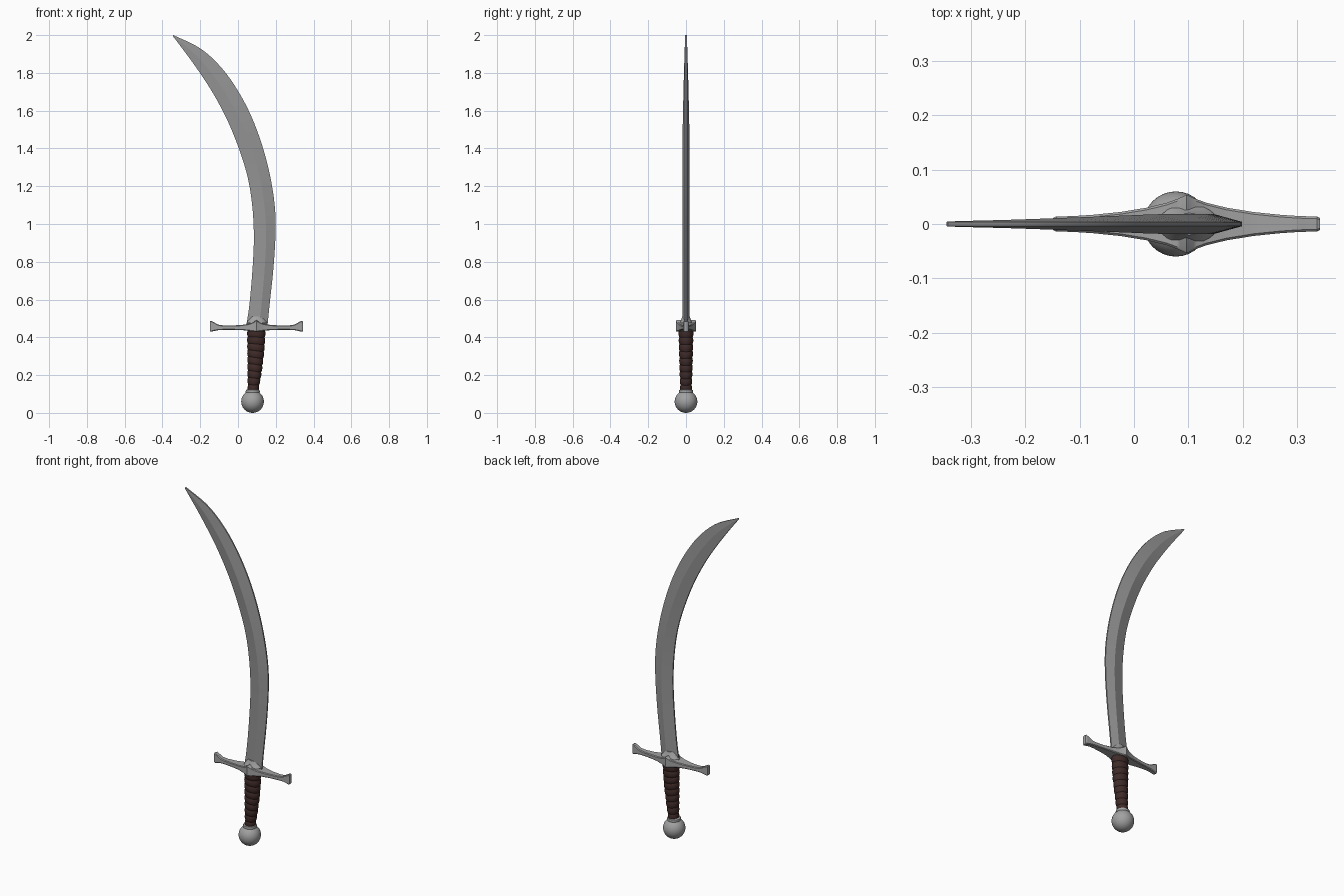
import bpy, bmesh, math
from mathutils import Vector

if "Cube" in bpy.data.objects:
    bpy.data.objects.remove(bpy.data.objects["Cube"])


def material(name, rgb):
    m = bpy.data.materials.new(name)
    m.diffuse_color = (*rgb, 1)
    m.use_nodes = True
    m.node_tree.nodes["Principled BSDF"].inputs["Base Color"].default_value = m.diffuse_color
    return m


steel = material("steel", (0.30, 0.30, 0.30))
pale_steel = material("pale steel", (0.36, 0.36, 0.36))
leather = material("brown leather", (0.050, 0.024, 0.021))


def spline(points, t):
    """Catmull-Rom through tuples, t in 0..1"""
    n = len(points) - 1
    i = min(int(t * n), n - 1)
    f = t * n - i
    p = [Vector(points[min(max(k, 0), n)]) for k in range(i - 1, i + 3)]
    return 0.5 * (2 * p[1] + (p[2] - p[0]) * f
                  + (2 * p[0] - 5 * p[1] + 4 * p[2] - p[3]) * f ** 2
                  + (3 * p[1] - p[0] - 3 * p[2] + p[3]) * f ** 3)


def lookup(table, u):
    """Linear interpolation in rows (u, a, b, ...)"""
    for a, b in zip(table, table[1:]):
        if u <= b[0]:
            f = (u - a[0]) / (b[0] - a[0])
            return [p + (q - p) * f for p, q in zip(a[1:], b[1:])]
    return table[-1][1:]


def loft(name, rings, mat, angle=30):
    bm = bmesh.new()
    rows = [[bm.verts.new(p) for p in ring] for ring in rings]
    n = len(rows[0])
    for a, b in zip(rows, rows[1:]):
        for k in range(n):
            bm.faces.new((a[k], a[(k + 1) % n], b[(k + 1) % n], b[k]))
    bm.faces.new(rows[0])
    bm.faces.new(rows[-1])
    bmesh.ops.recalc_face_normals(bm, faces=bm.faces)
    me = bpy.data.meshes.new(name)
    bm.to_mesh(me)
    bm.free()
    ob = bpy.data.objects.new(name, me)
    bpy.context.collection.objects.link(ob)
    me.materials.append(mat)
    bpy.ops.object.select_all(action='DESELECT')
    ob.select_set(True)
    bpy.context.view_layer.objects.active = ob
    bpy.ops.object.shade_smooth_by_angle(angle=math.radians(angle))
    return ob


# Blade: outer and inner edge curves with a raised ridge between them
outer = [(0.155, 0.45), (0.167, 0.57), (0.186, 0.75), (0.198, 0.93), (0.196, 1.08), (0.173, 1.24),
         (0.133, 1.40), (0.075, 1.56), (0.0, 1.705), (-0.09, 1.83), (-0.2, 1.93), (-0.343, 2.0)]
inner = [(0.042, 0.45), (0.060, 0.57), (0.076, 0.75), (0.084, 0.92), (0.077, 1.08), (0.053, 1.24),
         (0.008, 1.39), (-0.052, 1.54), (-0.125, 1.68), (-0.195, 1.79), (-0.262, 1.885), (-0.345, 1.995)]
rings = []
for i in range(49):
    t = i / 48
    o, n = spline(outer, t), spline(inner, t)
    r = n.lerp(o, 0.62 - 0.2 * t)
    edge = 0.004
    ridge = 0.018 * (1 if t < 0.6 else 1 - 0.75 * (t - 0.6) / 0.4)
    rings.append([(n.x, -edge, n.y), (r.x, -ridge, r.y), (o.x, -edge, o.y),
                  (o.x, edge, o.y), (r.x, ridge, r.y), (n.x, edge, n.y)])
loft("blade", rings, steel, 8)

# Cross guard: rows are distance from middle, half depth, top, bottom
guard = [(0, 0.054, 0.492, 0.430), (0.06, 0.047, 0.481, 0.431), (0.15, 0.039, 0.472, 0.434),
         (0.3, 0.030, 0.466, 0.438), (0.5, 0.022, 0.463, 0.439), (0.7, 0.017, 0.463, 0.439),
         (0.82, 0.015, 0.467, 0.438), (0.92, 0.014, 0.481, 0.433), (0.98, 0.014, 0.488, 0.429),
         (1.0, 0.011, 0.485, 0.432)]
rings = []
for i in range(-40, 41):
    u = i / 40
    d, top, bot = lookup(guard, abs(u))
    x, c = 0.097 + 0.246 * u, 0.004
    rings.append([(x, -d, bot + c), (x, -d, top - c), (x, -d + c, top), (x, d - c, top),
                  (x, d, top - c), (x, d, bot + c), (x, d - c, bot), (x, -d + c, bot)])
loft("cross_guard", rings, pale_steel, 35)


def ellipse(cx, rx, ry, z, tilt=0, n=24):
    return [(cx + rx * math.cos(a), ry * math.sin(a), z + tilt * math.cos(a))
            for a in (math.tau * k / n for k in range(n))]


# Collar that seats the blade on the guard
loft("blade_collar", [ellipse(0.1, 0.056, 0.036, 0.475), ellipse(0.1, 0.048, 0.027, 0.488),
                      ellipse(0.102, 0.03, 0.02, 0.51)], pale_steel)

# Grip: rows are height, left x, right x, half depth; wrapped in tilted bands
grip = [(0.105, 0.053, 0.105, 0.029), (0.2, 0.052, 0.121, 0.032), (0.3, 0.051, 0.135, 0.035),
        (0.38, 0.050, 0.142, 0.037), (0.44, 0.050, 0.144, 0.038)]
rings = []
bands = 9
for b in range(bands):
    for f, swell in ((0, -0.002), (0.15, 0.0005), (0.5, 0.002), (0.85, 0.0005)):
        z = 0.112 + 0.325 * (b + f) / bands
        l, r, d = lookup(grip, z)
        tilt = -0.006 * math.sin(math.pi * (b + f) / bands)
        rings.append(ellipse((l + r) / 2, (r - l) / 2 + swell, d + swell, z, tilt))
l, r, d = lookup(grip, 0.44)
rings.append(ellipse((l + r) / 2, (r - l) / 2, d, 0.44))
loft("grip", rings, leather, 40)

# Pommel ball and its neck ring
rings = []
for i in range(1, 24):
    a = math.pi * i / 24
    rings.append(ellipse(0.077, 0.06 * math.sin(a), 0.06 * math.sin(a), 0.06 - 0.06 * math.cos(a), 0, 32))
loft("pommel", rings, pale_steel, 40)
loft("pommel_ring", [ellipse(0.078, r, r, z) for r, z in
                     ((0.036, 0.105), (0.038, 0.112), (0.036, 0.121), (0.028, 0.125))], pale_steel, 40)
